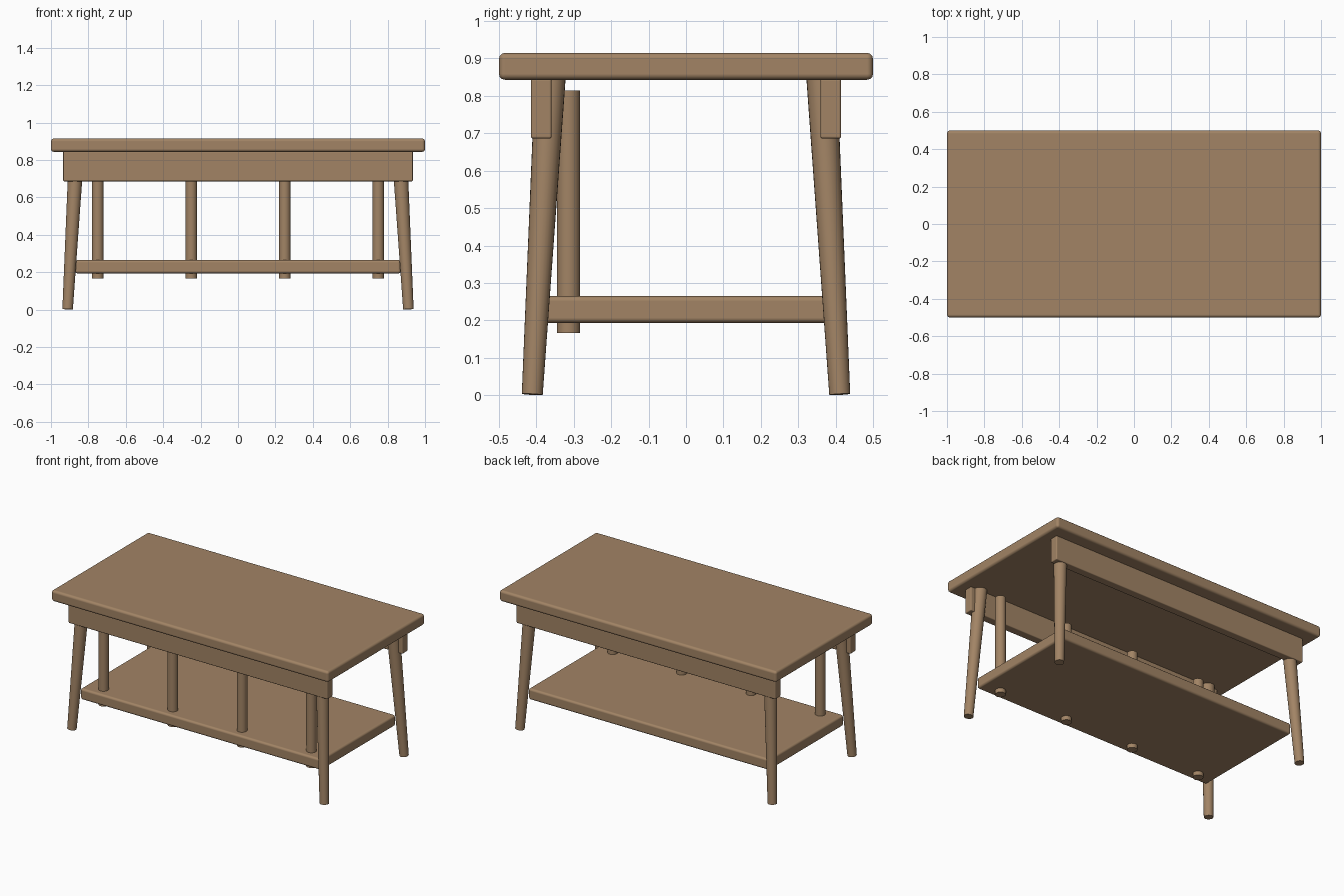
import bpy
import math
from mathutils import Vector

cube = bpy.data.objects.get("Cube")
if cube:
    bpy.data.objects.remove(cube, do_unlink=True)

# Single wood colour
WOOD = (0.36, 0.23, 0.13, 1.0)
wood = bpy.data.materials.new("light brown wood")
wood.use_nodes = True
wood.diffuse_color = WOOD
bsdf = next(n for n in wood.node_tree.nodes if n.type == 'BSDF_PRINCIPLED')
bsdf.inputs["Base Color"].default_value = WOOD


def finish(name, angle):
    obj = bpy.context.object
    obj.name = obj.data.name = name
    obj.data.materials.append(wood)
    bpy.ops.object.shade_smooth_by_angle(angle=math.radians(angle))
    return obj


def board(name, center, size, radius):
    """A box with softly rounded edges."""
    bpy.ops.mesh.primitive_cube_add(size=1, location=center)
    bpy.context.object.scale = size
    bpy.ops.object.transform_apply(location=False, rotation=False, scale=True)
    obj = finish(name, 40)
    bevel = obj.modifiers.new("rounded edges", 'BEVEL')
    bevel.width = radius
    bevel.segments = 3
    bevel.harden_normals = True
    return obj


def rod(name, foot, head, foot_radius, head_radius):
    """A round, optionally tapered rod between two points."""
    foot, head = Vector(foot), Vector(head)
    axis = head - foot
    bpy.ops.mesh.primitive_cone_add(
        vertices=24, radius1=foot_radius, radius2=head_radius,
        depth=axis.length, location=(foot + head) / 2,
        rotation=axis.to_track_quat('Z', 'Y').to_euler())
    return finish(name, 40)


# Tabletop and lower shelf
board("tabletop", (0, 0, 0.879), (2.0, 1.0, 0.072), 0.016)
board("lower_shelf", (0, 0, 0.229), (1.74, 0.77, 0.072), 0.014)

# Long aprons under the front and back edges
for side, y in (("front", -0.387), ("back", 0.387)):
    board(side + "_apron", (0, y, 0.766), (1.87, 0.055, 0.16), 0.006)

# Splayed, tapered legs
for side, sy in (("front", -1), ("back", 1)):
    for hand, sx in (("right", -1), ("left", 1)):
        rod(f"{side}_{hand}_leg", (sx * 0.911, sy * 0.411, 0.002),
            (sx * 0.863, sy * 0.363, 0.845), 0.028, 0.041)

# Row of spindles through the front of the shelf
for i in range(4):
    x = -0.75 + 0.5 * i
    rod(f"spindle_{i + 1}", (x, -0.314, 0.166), (x, -0.314, 0.815), 0.031, 0.031)
